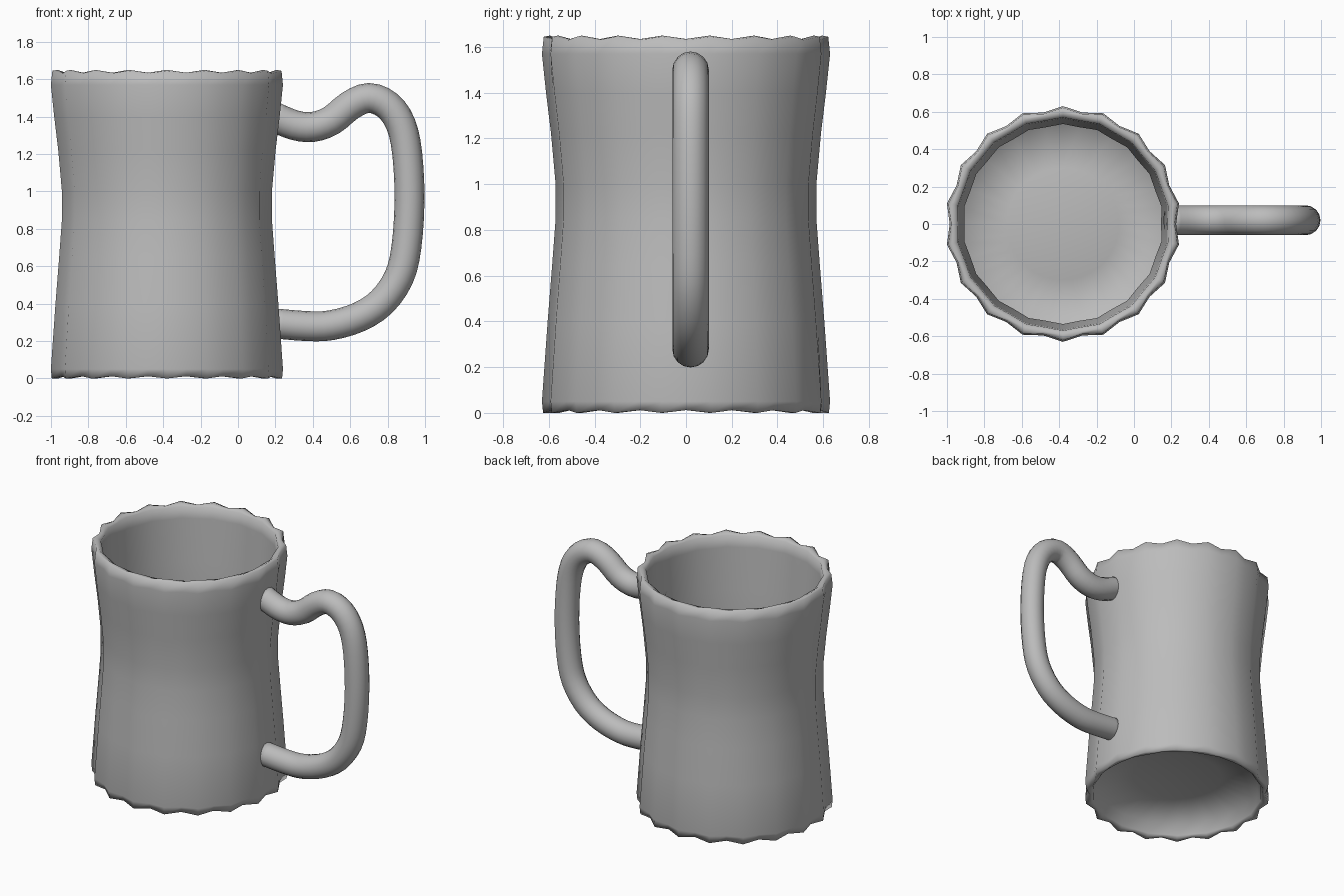
import bpy, bmesh, math
from mathutils import Vector

cube = bpy.data.objects.get("Cube")
if cube:
    bpy.data.objects.remove(cube, do_unlink=True)

grey = bpy.data.materials.new("plain grey")
grey.use_nodes = True
colour = (0.5, 0.5, 0.5, 1)
grey.diffuse_color = colour
grey.node_tree.nodes["Principled BSDF"].inputs["Base Color"].default_value = colour

SIDES = 36
CENTRE_X = -0.38


def add_object(name, bm):
    bmesh.ops.recalc_face_normals(bm, faces=bm.faces)
    for face in bm.faces:
        face.smooth = True
    mesh = bpy.data.meshes.new(name)
    bm.to_mesh(mesh)
    bm.free()
    mesh.materials.append(grey)
    obj = bpy.data.objects.new(name, mesh)
    bpy.context.collection.objects.link(obj)
    return obj


def lathe(name, profile):
    """Turn rings of (radius, height, radial notch, vertical notch)."""
    bm = bmesh.new()
    rings = []
    for r, z, notch, drop in profile:
        if r == 0:
            rings.append([bm.verts.new((CENTRE_X, 0, z))] * SIDES)
            continue
        ring = []
        for i in range(SIDES):
            a = math.pi / 2 + math.tau * i / SIDES
            rr = r - notch * (i % 2)
            ring.append(bm.verts.new((CENTRE_X + rr * math.cos(a),
                                      rr * math.sin(a), z + drop * (i % 2))))
        rings.append(ring)
    for low, high in zip(rings, rings[1:]):
        for i in range(SIDES):
            j = (i + 1) % SIDES
            corners = list(dict.fromkeys((low[i], low[j], high[j], high[i])))
            bm.faces.new(corners)
    return add_object(name, bm)


# Waisted mug: domed underside, outer wall, rim, inner wall, domed floor
lathe("mug_body", [
    (0, 0.17, 0, 0), (0.3, 0.15, 0, 0), (0.555, 0.1, 0.01, 0),
    (0.575, 0.02, 0.01, 0), (0.59, 0.0, 0.01, 0.012),
    (0.625, 0.0, 0.03, 0.012), (0.63, 0.05, 0.025, 0),
    (0.605, 0.4, 0.02, 0), (0.585, 0.65, 0.02, 0),
    (0.57, 0.85, 0.02, 0), (0.57, 1.0, 0.02, 0),
    (0.59, 1.22, 0.02, 0), (0.612, 1.4, 0.02, 0),
    (0.63, 1.57, 0.025, 0), (0.622, 1.645, 0.025, -0.015),
    (0.595, 1.65, 0.01, -0.015), (0.57, 1.63, 0.01, 0),
    (0.565, 1.55, 0.01, 0), (0.55, 1.25, 0.01, 0),
    (0.535, 0.95, 0.01, 0), (0.55, 0.6, 0.01, 0),
    (0.565, 0.2, 0.01, 0), (0.55, 0.15, 0.01, 0),
    (0.3, 0.2, 0, 0), (0, 0.22, 0, 0)])


# Round handle swept along a smooth path
def spline_path(points, steps):
    pts = [points[0]] + points + [points[-1]]
    path = []
    for a, b, c, d in zip(pts, pts[1:], pts[2:], pts[3:]):
        for k in range(steps):
            t = k / steps
            path.append(b + (c - a) * (t / 2) + (2 * a - 5 * b + 4 * c - d) * (t * t / 2)
                        + (3 * b - a - 3 * c + d) * (t ** 3 / 2))
    return path + [points[-1]]


def tube(name, path, radius, sides):
    bm = bmesh.new()
    side = Vector((0, 1, 0))
    rings = []
    for i, p in enumerate(path):
        along = (path[min(i + 1, len(path) - 1)] - path[max(i - 1, 0)]).normalized()
        out = along.cross(side)
        angles = [math.tau * k / sides for k in range(sides)]
        rings.append([bm.verts.new(p + radius * (math.cos(a) * side + math.sin(a) * out))
                      for a in angles])
    for low, high in zip(rings, rings[1:]):
        for k in range(sides):
            j = (k + 1) % sides
            bm.faces.new((low[k], low[j], high[j], high[k]))
    bm.faces.new(rings[0])
    bm.faces.new(rings[-1])
    return add_object(name, bm)


bends = [(0.19, 1.4), (0.3, 1.355), (0.4, 1.345), (0.5, 1.38), (0.6, 1.46),
         (0.7, 1.5), (0.8, 1.46), (0.87, 1.36), (0.905, 1.2), (0.917, 0.95),
         (0.9, 0.7), (0.86, 0.54), (0.77, 0.41), (0.65, 0.33), (0.5, 0.285),
         (0.37, 0.28), (0.19, 0.295)]
tube("handle", spline_path([Vector((x, 0.02, z)) for x, z in bends], 3), 0.08, 16)
